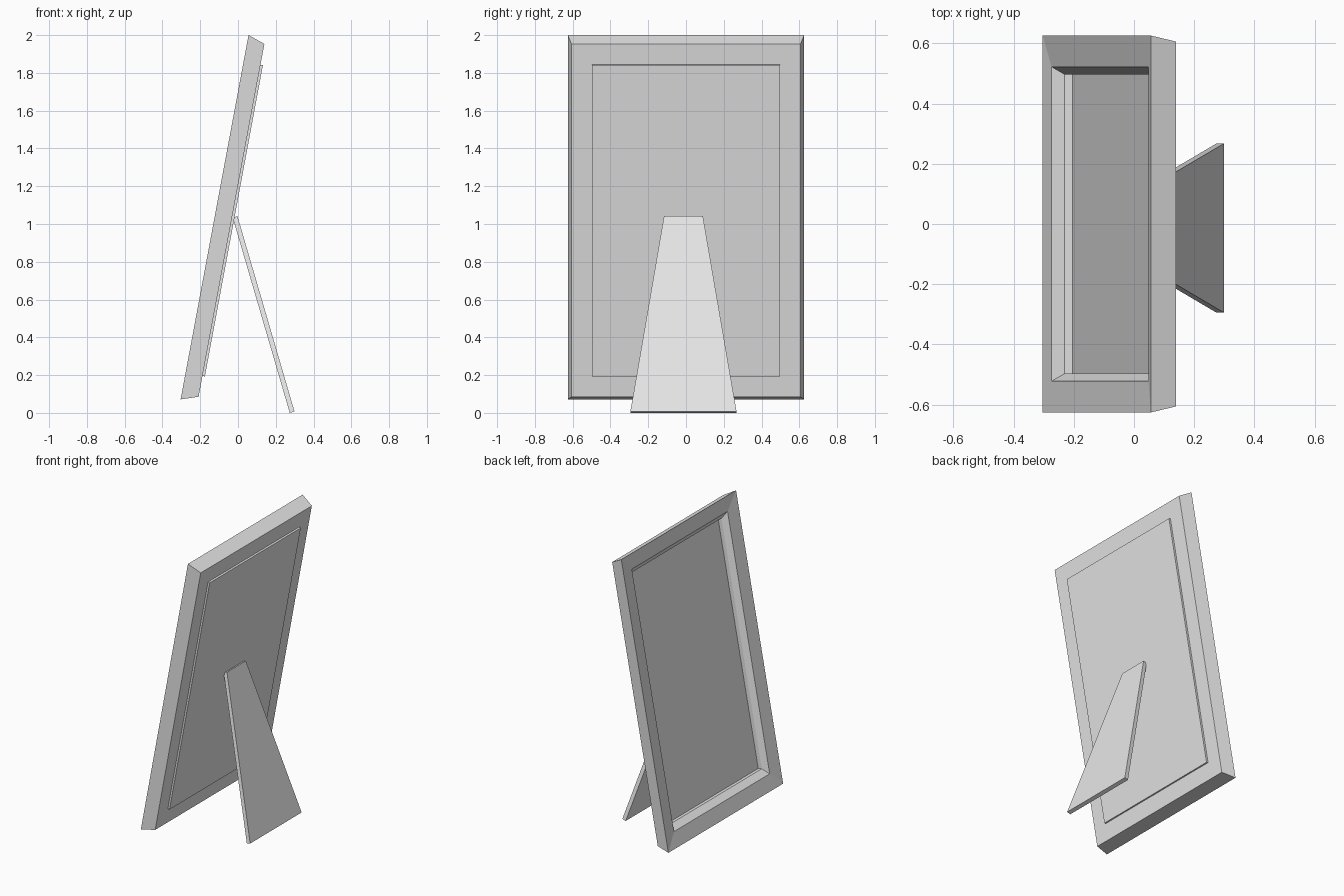
import bpy, bmesh
from mathutils import Matrix, Vector

if "Cube" in bpy.data.objects:
    bpy.data.objects.remove(bpy.data.objects["Cube"], do_unlink=True)

grey = bpy.data.materials.new("plain_grey")
grey.use_nodes = True
colour = (0.8, 0.8, 0.8, 1)
grey.diffuse_color = colour
grey.node_tree.nodes["Principled BSDF"].inputs["Base Color"].default_value = colour

# Leaning frame space: local x is depth towards the back, y is width, z runs up the slope
up = Vector((0.1833, 0, 0.9831))
back = Vector((0.9831, 0, -0.1833))
centre = Vector((-0.124, 0, 1.036))
lean = Matrix((back, (0, 1, 0), up)).transposed().to_4x4()
lean.translation = centre
HALF_W, HALF_H = 0.626, 0.981


def finish(name, bm, matrix=Matrix()):
    bm.transform(matrix)
    bmesh.ops.recalc_face_normals(bm, faces=bm.faces)
    mesh = bpy.data.meshes.new(name)
    bm.to_mesh(mesh)
    bm.free()
    mesh.materials.append(grey)
    obj = bpy.data.objects.new(name, mesh)
    bpy.context.collection.objects.link(obj)
    return obj


def rectangle(bm, half_w, half_h, depth):
    corners = ((-1, -1), (1, -1), (1, 1), (-1, 1))
    return [bm.verts.new((depth, a * half_w, b * half_h)) for a, b in corners]


def bridge(bm, first, second):
    for i in range(4):
        j = (i + 1) % 4
        bm.faces.new((first[i], first[j], second[j], second[i]))


# Moulding: (side inset, end inset, depth) section swept round the rectangle
section = [(0, 0, 0), (0.104, 0.103, 0.0115), (0.129, 0.143, 0.048),
           (0.129, 0.143, 0.091), (0.02, 0.031, 0.091)]
bm = bmesh.new()
rings = [rectangle(bm, HALF_W - w, HALF_H - h, d) for w, h, d in section]
for i, ring in enumerate(rings):
    bridge(bm, ring, rings[(i + 1) % len(rings)])
finish("frame_moulding", bm, lean)

# Backing panel filling the opening and standing slightly proud at the back
bm = bmesh.new()
front = rectangle(bm, 0.497, 0.838, 0.075)
rear = rectangle(bm, 0.497, 0.838, 0.104)
bridge(bm, front, rear)
bm.faces.new(front)
bm.faces.new(rear)
finish("backing_panel", bm, lean)

# Tapered easel leg
foot, top = Vector((0.299, 0, 0.008)), Vector((-0.003, 0, 1.042))
thickness = Vector((-0.025, 0, -0.008))
bm = bmesh.new()
outline = []
for point, half in ((foot, 0.281), (top, 0.103)):
    for side in (-1, 1):
        outline.append(bm.verts.new(point + Vector((0, side * half - 0.0135, 0))))
a, b, c, d = outline
face = bm.faces.new((a, b, d, c))
new = bmesh.ops.extrude_face_region(bm, geom=[face], use_keep_orig=True)["geom"]
bmesh.ops.translate(bm, vec=thickness, verts=[v for v in new if isinstance(v, bmesh.types.BMVert)])
finish("easel_leg", bm)
